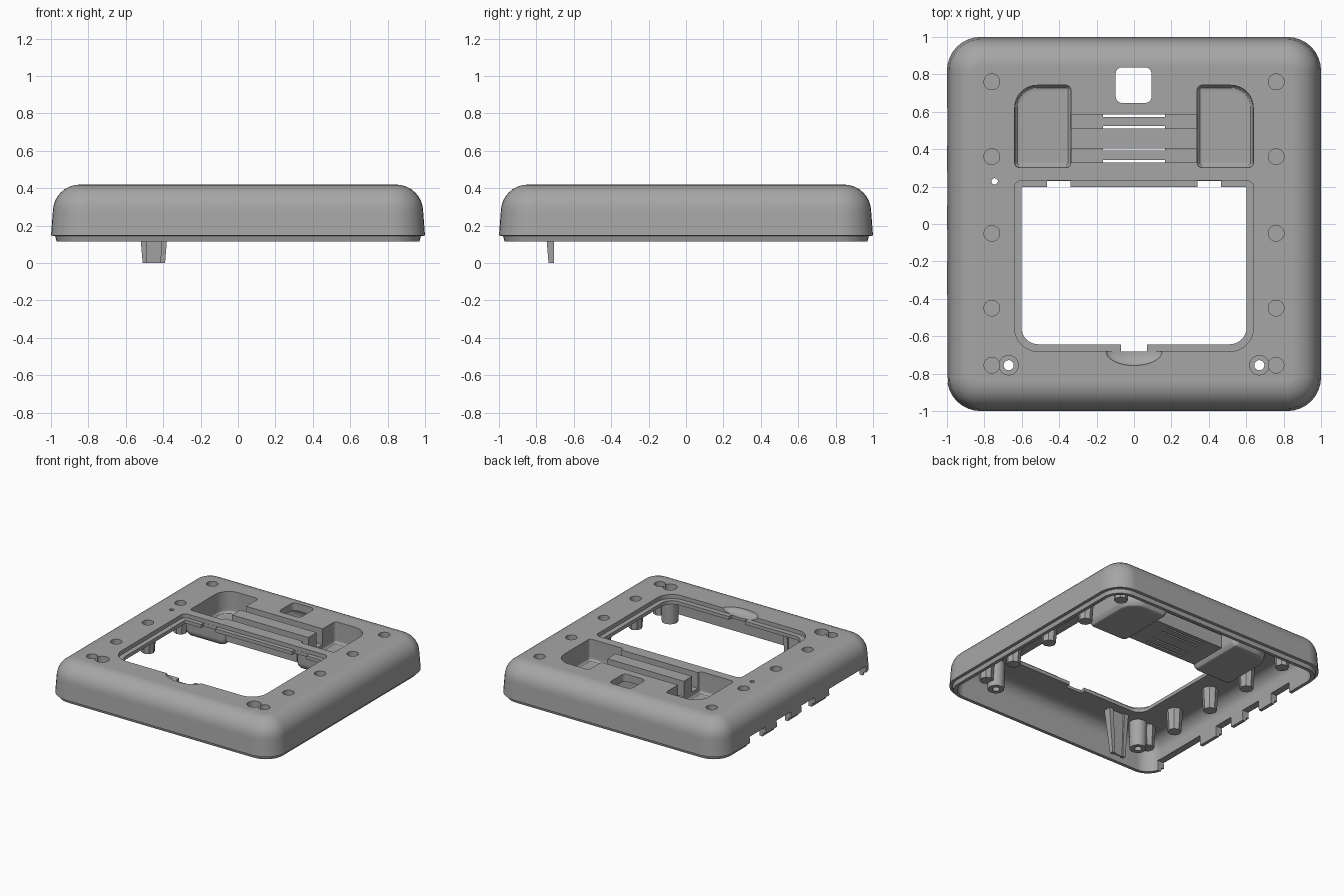
import bpy, bmesh, math

old = bpy.data.objects.get("Cube")
if old:
    bpy.data.objects.remove(old, do_unlink=True)

plastic = bpy.data.materials.new("grey_plastic")
plastic.use_nodes = True
GREY = (0.38, 0.38, 0.38, 1)
plastic.diffuse_color = GREY
plastic.node_tree.nodes["Principled BSDF"].inputs["Base Color"].default_value = GREY


def loft(name, x0, x1, y0, y1, radii, profile, steps=8):
    """Stack rounded rectangles; profile holds (inset, z) going upwards.
    Radii run counter-clockwise from the +x +y corner."""
    bm = bmesh.new()
    rings = []
    for inset, z in profile:
        ring = []
        corners = [(x1, y1), (x0, y1), (x0, y0), (x1, y0)]
        for i, (cx, cy) in enumerate(corners):
            r = max(radii[i] - inset, 0.008)
            sx = 1 if i in (0, 3) else -1
            sy = 1 if i < 2 else -1
            ox, oy = cx - sx * (inset + r), cy - sy * (inset + r)
            for k in range(steps + 1):
                a = (i + k / steps) * math.pi / 2
                ring.append(bm.verts.new((ox + r * math.cos(a), oy + r * math.sin(a), z)))
        rings.append(ring)
    count = len(rings[0])
    for low, high in zip(rings, rings[1:]):
        for i in range(count):
            j = (i + 1) % count
            bm.faces.new((low[i], low[j], high[j], high[i]))
    bm.faces.new(rings[0][::-1])
    bm.faces.new(rings[-1])
    return finish(bm, name)


def finish(bm, name):
    bmesh.ops.recalc_face_normals(bm, faces=bm.faces)
    mesh = bpy.data.meshes.new(name)
    bm.to_mesh(mesh)
    bm.free()
    mesh.materials.append(plastic)
    obj = bpy.data.objects.new(name, mesh)
    bpy.context.collection.objects.link(obj)
    return obj


def box(x0, x1, y0, y1, z0, z1):
    bm = bmesh.new()
    bmesh.ops.create_cube(bm, size=1)
    for v in bm.verts:
        v.co = ((x0 + x1) / 2 + v.co.x * (x1 - x0),
                (y0 + y1) / 2 + v.co.y * (y1 - y0),
                (z0 + z1) / 2 + v.co.z * (z1 - z0))
    return finish(bm, "box")


def post(x, y, z0, z1, r0, r1, sides=24):
    bm = bmesh.new()
    bmesh.ops.create_cone(bm, cap_ends=True, segments=sides,
                          radius1=r0, radius2=r1, depth=z1 - z0)
    bmesh.ops.translate(bm, verts=bm.verts, vec=(x, y, (z0 + z1) / 2))
    return finish(bm, "post")


def combine(tool, operation):
    mod = cover.modifiers.new("combine", "BOOLEAN")
    mod.operation = operation
    mod.solver = "EXACT"
    mod.object = tool
    bpy.context.view_layer.objects.active = cover
    bpy.ops.object.modifier_apply(modifier=mod.name)
    bpy.data.objects.remove(tool, do_unlink=True)


def add(tool):
    combine(tool, "UNION")


def cut(tool):
    combine(tool, "DIFFERENCE")


def fillet(inset, z, r, n=8):
    """Quarter round from a wall at inset into a flat top at z."""
    turns = [k / n * math.pi / 2 for k in range(n + 1)]
    return [(inset + r - r * math.cos(a), z - r + r * math.sin(a)) for a in turns]


# Outer cover with stepped lower lip, then hollow inside
cover = loft("cover", -1, 1, -1, 1, [0.18] * 4,
             [(0.03, 0.115), (0.022, 0.145), (0, 0.147)] + fillet(0.01, 0.42, 0.145))
cut(loft("hollow", -1, 1, -1, 1, [0.18] * 4,
         [(0.055, 0.05)] + fillet(0.06, 0.36, 0.1)))

# Pocket housings, channel housing and bosses below the top
PEGS = (0.76, 0.36, -0.05, -0.45, -0.755)
for side in (-1, 1):
    xs = sorted((side * 0.31, side * 0.67))
    outer_round = [0.15, 0.05] if side > 0 else [0.05, 0.15]
    add(loft("pocket_housing", *xs, 0.27, 0.77, outer_round + [0.05, 0.05],
             [(0.05, 0.215), (0.022, 0.225), (0.006, 0.245), (0, 0.27), (0, 0.385)]))
    for y in PEGS:
        add(post(side * 0.76, y, 0.19, 0.385, 0.05, 0.062, 8))
    add(post(side * 0.67, -0.755, 0.15, 0.387, 0.06, 0.066))
add(box(-0.36, 0.36, 0.3, 0.615, 0.255, 0.38))

# Pockets, peg holes and screw holes
for side in (-1, 1):
    xs = sorted((side * 0.338, side * 0.638))
    outer_round = [0.12, 0.025] if side > 0 else [0.025, 0.12]
    cut(loft("pocket", *xs, 0.302, 0.742, outer_round + [0.025, 0.025],
             [(0.035, 0.245), (0.014, 0.251), (0.003, 0.264), (0, 0.28), (0, 0.5)]))
    for y in PEGS:
        cut(post(side * 0.76, y, 0.28, 0.5, 0.042, 0.042))
    cut(post(side * 0.67, -0.755, 0.34, 0.5, 0.052, 0.052))
    cut(post(side * 0.67, -0.755, 0.1, 0.5, 0.027, 0.027))

# Strap channels with thin slits along their edges
for low, high in ((0.33, 0.405), (0.51, 0.585)):
    cut(box(-0.35, 0.35, low, high, 0.295, 0.5))
    for y in (low + 0.006, high - 0.006):
        cut(box(-0.165, 0.165, y - 0.007, y + 0.007, 0.2, 0.35))

# Button opening and pin hole
cut(loft("button_opening", -0.098, 0.094, 0.647, 0.838, [0.035] * 4, [(0, 0.2), (0, 0.5)]))
cut(post(-0.745, 0.228, 0.2, 0.5, 0.017, 0.017))

# Window: recess, through opening and gaps in the ledge
cut(loft("window_recess", -0.64, 0.64, -0.682, 0.232, [0.04, 0.04, 0.13, 0.13],
         [(0, 0.388), (0, 0.5)]))
cut(loft("window", -0.602, 0.602, -0.643, 0.198, [0.01, 0.01, 0.09, 0.09],
         [(0, 0.2), (0, 0.5)]))
for side in (-1, 1):
    xs = sorted((side * 0.34, side * 0.465))
    cut(box(*xs, 0.15, 0.231, 0.2, 0.45))
cut(box(-0.07, 0.07, -0.681, -0.6, 0.2, 0.45))

# Finger scoop at the window edge
bm = bmesh.new()
bmesh.ops.create_uvsphere(bm, u_segments=32, v_segments=16, radius=1)
bmesh.ops.scale(bm, vec=(0.15, 0.075, 0.04), verts=bm.verts)
bmesh.ops.translate(bm, vec=(0, -0.682, 0.421), verts=bm.verts)
cut(finish(bm, "scoop"))

# Cable notches along the lower edge of one side
for low, high in ((-0.85, -0.38), (-0.2, -0.03), (0.1, 0.28), (0.42, 0.62)):
    cut(box(-1.1, -0.9, low, high, 0, 0.195))


# Tapered leg with an H section
def leg_part(name, x0, x1, y0, y1):
    bm = bmesh.new()
    bmesh.ops.create_cube(bm, size=1)
    for v in bm.verts:
        grow = 1.5 if v.co.z > 0 else 1
        x = x0 if v.co.x < 0 else x1
        y = y0 if v.co.y < 0 else y1
        v.co = (-0.45 + x * grow, -0.705 + y * (2 * grow - 1), 0.37 if v.co.z > 0 else 0)
    return finish(bm, name)


leg_part("leg_web", -0.05, 0.05, -0.022, -0.008)
leg_part("leg_flange_right", -0.06, -0.035, -0.03, 0)
leg_part("leg_flange_left", 0.035, 0.06, -0.03, 0)

# Smooth rounded parts while keeping edges crisp
bpy.ops.object.select_all(action="DESELECT")
cover.select_set(True)
bpy.context.view_layer.objects.active = cover
bpy.ops.object.shade_smooth_by_angle(angle=math.radians(28))
weighted = cover.modifiers.new("even_shading", "WEIGHTED_NORMAL")
weighted.keep_sharp = True
